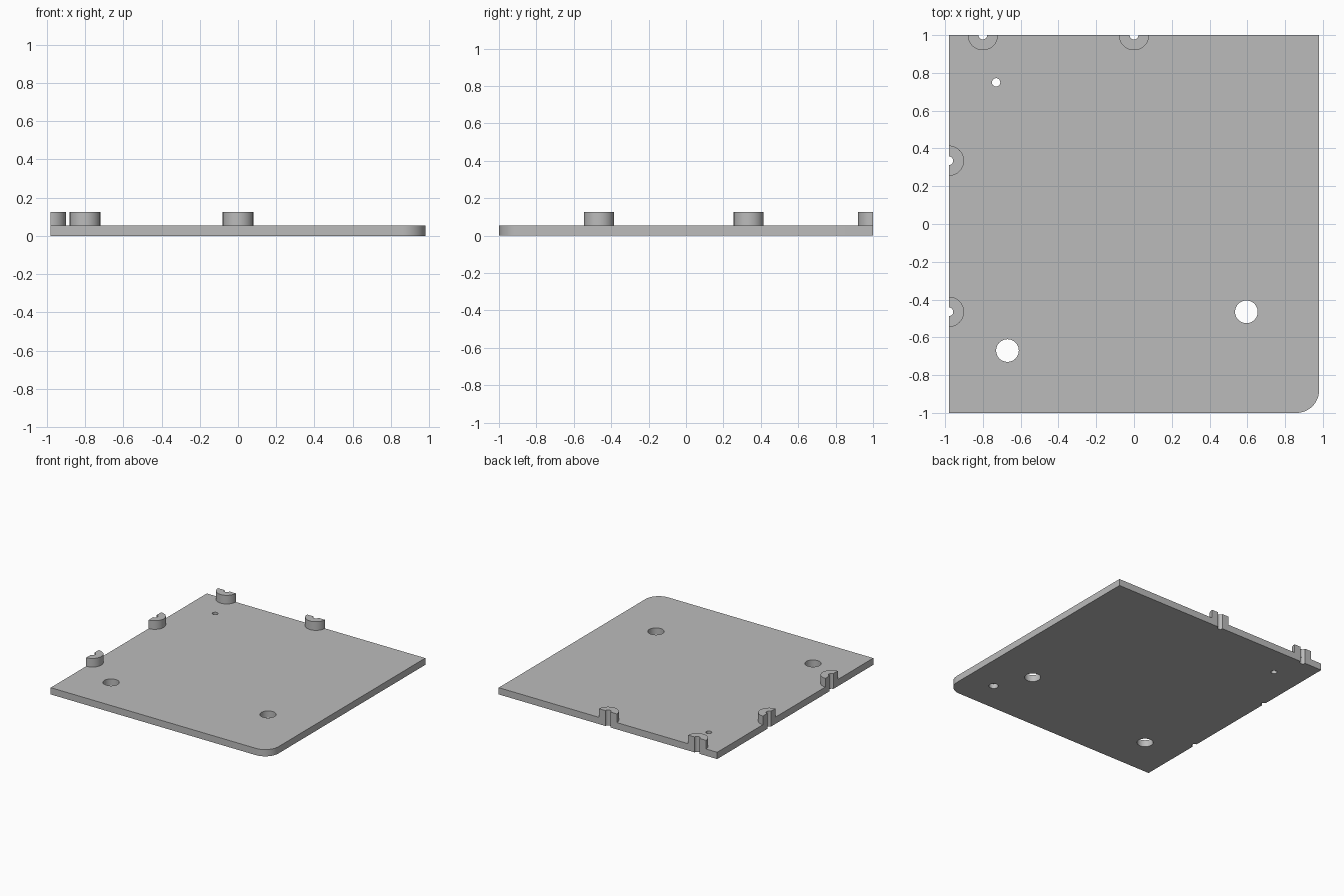
import bpy, bmesh
from math import pi, cos, sin

cube = bpy.data.objects.get("Cube")
if cube:
    bpy.data.objects.remove(cube, do_unlink=True)

HALF_X, HALF_Y = 0.98, 1.0
PLATE_TOP, BOSS_TOP = 0.055, 0.125
CORNER_R, BOSS_R, SLOT_R = 0.12, 0.08, 0.023

grey = bpy.data.materials.new("light_grey")
grey.use_nodes = True
colour = (0.5, 0.5, 0.5, 1)
grey.diffuse_color = colour
grey.node_tree.nodes["Principled BSDF"].inputs["Base Color"].default_value = colour


def arc(cx, cy, r, start, end, steps):
    angles = [start + (end - start) * i / steps for i in range(steps + 1)]
    return [(cx + r * cos(a), cy + r * sin(a)) for a in angles]


def extrude(name, outline, z0, z1):
    """Solid made by raising a flat outline from z0 to z1."""
    bm = bmesh.new()
    base = bm.faces.new([bm.verts.new((x, y, z0)) for x, y in outline])
    raised = bmesh.ops.extrude_face_region(bm, geom=[base])["geom"]
    verts = [v for v in raised if isinstance(v, bmesh.types.BMVert)]
    bmesh.ops.translate(bm, verts=verts, vec=(0, 0, z1 - z0))
    bmesh.ops.recalc_face_normals(bm, faces=bm.faces[:])
    mesh = bpy.data.meshes.new(name)
    bm.to_mesh(mesh)
    bm.free()
    mesh.materials.append(grey)
    obj = bpy.data.objects.new(name, mesh)
    bpy.context.collection.objects.link(obj)
    return obj


def select(obj):
    bpy.ops.object.select_all(action='DESELECT')
    obj.select_set(True)
    bpy.context.view_layer.objects.active = obj


def drill(target, x, y, r, z1):
    """Cut a round hole upwards from below the plate to height z1."""
    ring = arc(x, y, r, 0, 2 * pi, 48)[:-1]
    cutter = extrude("hole_cutter", ring, -0.1, z1)
    cutter.hide_render = True
    mod = target.modifiers.new("hole", 'BOOLEAN')
    mod.operation = 'DIFFERENCE'
    mod.solver = 'EXACT'
    mod.object = cutter
    select(target)
    bpy.ops.object.modifier_apply(modifier=mod.name)
    bpy.data.objects.remove(cutter, do_unlink=True)


# Flat plate with one rounded corner
outline = [(HALF_X, HALF_Y), (-HALF_X, HALF_Y), (-HALF_X, -HALF_Y)]
outline += arc(HALF_X - CORNER_R, CORNER_R - HALF_Y, CORNER_R, -pi / 2, 0, 16)
plate = extrude("base_plate", outline, 0, PLATE_TOP)

# Through holes, then a blind hole in the underside
for x, y, r in [(-0.73, 0.75, 0.022), (-0.67, -0.67, 0.06), (0.595, -0.465, 0.06)]:
    drill(plate, x, y, r, 0.2)
drill(plate, 0.735, -0.75, 0.035, 0.04)

# Half-round bosses along the back and right edges, each with a slot
parts = [plate]
bosses = [("back_boss_outer", -0.8, HALF_Y, -pi / 2),
          ("back_boss_middle", 0, HALF_Y, -pi / 2),
          ("side_boss_back", -HALF_X, 0.335, 0),
          ("side_boss_front", -HALF_X, -0.465, 0)]
for name, x, y, facing in bosses:
    a, b = facing - pi / 2, facing + pi / 2
    profile = arc(x, y, BOSS_R, a, b, 24) + arc(x, y, SLOT_R, b, a, 12)
    parts.append(extrude(name, profile, PLATE_TOP, BOSS_TOP))
    drill(plate, x, y, SLOT_R, 0.2)

for part in parts:
    select(part)
    bpy.ops.object.shade_smooth_by_angle()
